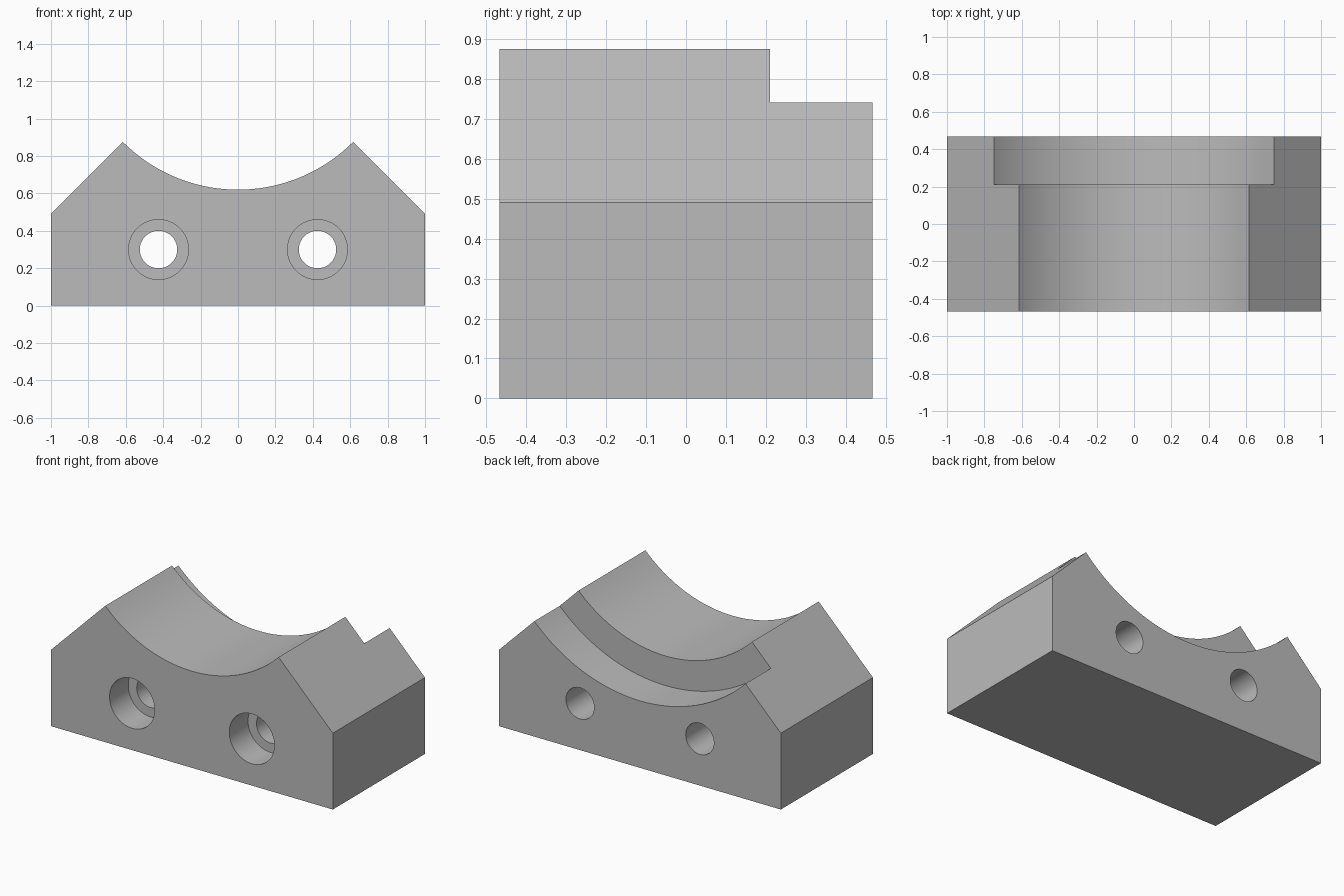
import bpy, bmesh, math
from mathutils import Matrix

if "Cube" in bpy.data.objects:
    bpy.data.objects.remove(bpy.data.objects["Cube"], do_unlink=True)

FRONT, BACK = -0.467, 0.467
AXIS_Z = 1.49          # height of the shared saddle axis
OVER = 0.2             # cutter overshoot past open faces

grey = bpy.data.materials.new("plain grey")
grey.use_nodes = True
colour = (0.5, 0.5, 0.5, 1)
grey.diffuse_color = colour
grey.node_tree.nodes["Principled BSDF"].inputs["Base Color"].default_value = colour


def add_object(name, bm):
    bmesh.ops.recalc_face_normals(bm, faces=bm.faces)
    mesh = bpy.data.meshes.new(name)
    bm.to_mesh(mesh)
    bm.free()
    mesh.materials.append(grey)
    obj = bpy.data.objects.new(name, mesh)
    bpy.context.collection.objects.link(obj)
    return obj


def cut_cylinder(body, x, z, radius, y0, y1, segments):
    """Bore a cylinder along y out of the body."""
    bm = bmesh.new()
    place = Matrix.Translation((x, (y0 + y1) / 2, z)) @ Matrix.Rotation(math.pi / 2, 4, "X")
    bmesh.ops.create_cone(bm, cap_ends=True, segments=segments, radius1=radius,
                          radius2=radius, depth=y1 - y0, matrix=place)
    cutter = add_object("cutter", bm)
    cutter.hide_render = True
    mod = body.modifiers.new("cut", "BOOLEAN")
    mod.operation, mod.solver, mod.object = "DIFFERENCE", "EXACT", cutter
    bpy.context.view_layer.objects.active = body
    bpy.ops.object.modifier_apply(modifier=mod.name)
    bpy.data.objects.remove(cutter, do_unlink=True)


# Block with sloped shoulders, extruded front to back
bm = bmesh.new()
profile = [(-1, 0), (1, 0), (1, 0.49), (0.5, 0.99), (-0.5, 0.99), (-1, 0.49)]
face = bm.faces.new([bm.verts.new((x, FRONT, z)) for x, z in profile])
extruded = bmesh.ops.extrude_face_region(bm, geom=[face])["geom"]
bmesh.ops.translate(bm, vec=(0, BACK - FRONT, 0),
                    verts=[v for v in extruded if isinstance(v, bmesh.types.BMVert)])
block = add_object("saddle_block", bm)

# Saddle and the wider recess at the back
cut_cylinder(block, 0, AXIS_Z, 0.87, FRONT - OVER, BACK + OVER, 160)
cut_cylinder(block, 0, AXIS_Z, 1.06, 0.21, BACK + OVER, 160)

# Counterbored bolt holes
for side in (-1, 1):
    cut_cylinder(block, side * 0.425, 0.3, 0.16, FRONT - OVER, FRONT + 0.19, 64)
    cut_cylinder(block, side * 0.425, 0.3, 0.1, FRONT - OVER, BACK + OVER, 64)

# Smooth curved walls, keep edges sharp
bpy.ops.object.select_all(action="DESELECT")
block.select_set(True)
bpy.context.view_layer.objects.active = block
bpy.ops.object.shade_smooth_by_angle(angle=math.radians(30))
